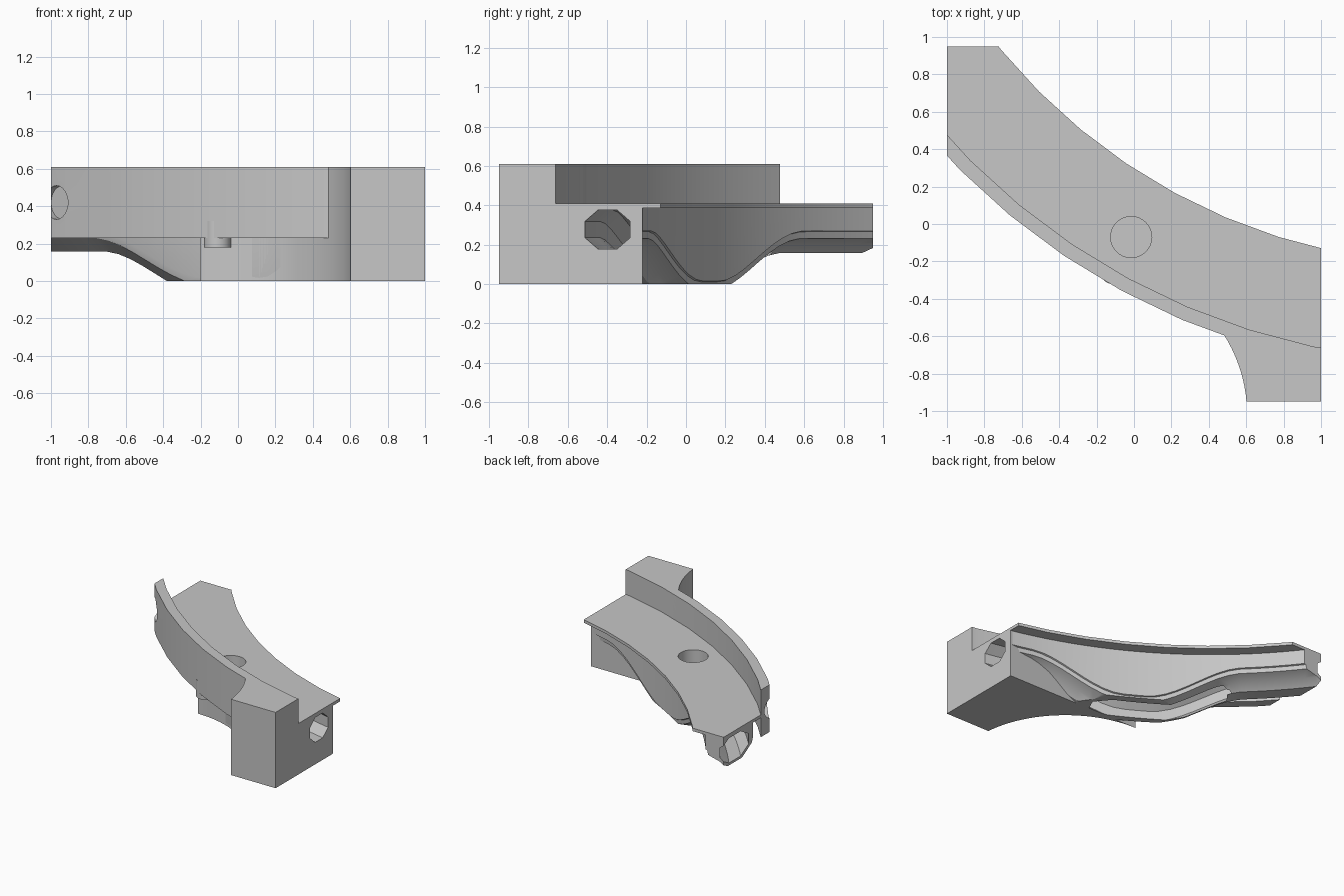
import bpy, bmesh, math
from mathutils import Matrix, Vector

if "Cube" in bpy.data.objects:
    bpy.data.objects.remove(bpy.data.objects["Cube"])

COLOUR = (0.57, 0.57, 0.57, 1)
grey = bpy.data.materials.new("plain grey")
grey.use_nodes = True
grey.diffuse_color = COLOUR
grey.node_tree.nodes["Principled BSDF"].inputs["Base Color"].default_value = COLOUR

ARC_X, ARC_Y = 1.72, 2.935     # centre of all the concentric curves
MID_R, MID_ANGLE = 3.42, 240   # channel radius, and where it dips lowest


def finish(name, bm):
    bmesh.ops.recalc_face_normals(bm, faces=bm.faces)
    mesh = bpy.data.meshes.new(name)
    bm.to_mesh(mesh)
    bm.free()
    obj = bpy.data.objects.new(name, mesh)
    bpy.context.collection.objects.link(obj)
    mesh.materials.append(grey)
    return obj


def dip(angle):
    """Height lost by the channel as it passes under the deck hole."""
    t = min(max((abs(angle - MID_ANGLE) - 1.5) / 12.5, 0), 1)
    return 0.255 * (1 - t * t * (3 - 2 * t))


def sweep(name, section, start=208.5, step=5.5, count=11):
    """Sweep a section of (radius, height, follows dip) round the arc."""
    bm = bmesh.new()
    rings = []
    for i in range(count):
        deg = start + i * step
        a = math.radians(deg)
        rings.append([bm.verts.new((ARC_X + r * math.cos(a), ARC_Y + r * math.sin(a),
                                    z - follow * dip(deg))) for r, z, follow in section])
    n = len(section)
    for p, q in zip(rings, rings[1:]):
        for j in range(n):
            k = (j + 1) % n
            bm.faces.new((p[j], p[k], q[k], q[j]))
    bm.faces.new(rings[0])
    bm.faces.new(rings[-1])
    return finish(name, bm)


def box(name, low, high):
    low, high = Vector(low), Vector(high)
    bm = bmesh.new()
    bmesh.ops.create_cube(bm, size=1, matrix=Matrix.Translation((low + high) / 2)
                          @ Matrix.Diagonal((*(high - low), 1)))
    return finish(name, bm)


def cylinder(name, centre, radius, depth, sides=32, axis=(0, 0, 1)):
    bm = bmesh.new()
    turn = Vector(axis).to_track_quat("Z", "Y").to_matrix().to_4x4()
    bmesh.ops.create_cone(bm, cap_ends=True, segments=sides, radius1=radius, radius2=radius,
                          depth=depth, matrix=Matrix.Translation(centre) @ turn)
    return finish(name, bm)


def rect(r0, r1, z0, z1):
    return [(r0, z0, 0), (r1, z0, 0), (r1, z1, 0), (r0, z1, 0)]


def cut(obj, tool, operation="DIFFERENCE"):
    mod = obj.modifiers.new("cut", "BOOLEAN")
    mod.operation, mod.object, mod.solver = operation, tool, "EXACT"
    bpy.context.view_layer.update()
    result = bpy.data.meshes.new_from_object(obj.evaluated_get(bpy.context.evaluated_depsgraph_get()))
    obj.modifiers.clear()
    obj.data = result


# Cutters
bounds = box("bounds_cutter", (-1, -0.95, 0), (1, 0.95, 0.61))
octagon = []
for i in range(8):
    a = math.radians(22.5 + 45 * i)
    octagon.append((MID_R + 0.122 * math.cos(a), 0.277 + 0.108 * math.sin(a), 1))
channel = sweep("channel_cutter", octagon, 207, 1.375, 43)
channel.location = (-0.06, 0.022, 0)
deck_hole = cylinder("deck_hole_cutter", (-0.015, -0.07, 0.34), 0.11, 0.3)
scoop = cylinder("scoop_cutter", (-0.195, -1.02, 0.3), 0.8, 1.2, 96)
inner_arc = sweep("inner_arc_cutter", rect(2.5, 3.67, 0.41, 0.8))
side_hole = cylinder("side_hole_cutter", (-0.97, 0.335, 0.42), 0.09, 0.09, 24, (0.72, 0.69, 0))
cutters = [bounds, channel, deck_hole, scoop, inner_arc, side_hole]

# Deck plate with its round hole
deck = sweep("deck", rect(3.15, 3.68, 0.386, 0.41))
cut(deck, deck_hole)

# Upright rim along the outer curve
rim = sweep("rim_wall", rect(3.67, 3.745, 0.23, 0.62))
cut(rim, side_hole)

# Stepped and chamfered body that carries the dipping channel
section = [(3.24, 0.39, 0), (3.24, 0.27, 1), (3.252, 0.266, 1), (3.256, 0.232, 1),
           (3.34, 0.205, 1), (3.4, 0.158, 1), (3.51, 0.158, 1), (3.59, 0.23, 1),
           (3.6, 0.27, 1), (3.6, 0.39, 0)]
body = sweep("channel_body", section, 208.5, 1.375, 41)
for tool in (channel, deck_hole, scoop):
    cut(body, tool)

# Mounting block: low tapering foot and tall end
foot = box("block_foot", (-0.2, -0.95, 0), (1, -0.22, 0.39))
cut(foot, scoop)
cut(foot, channel)
tall = box("block_top", (0.4, -0.95, 0.385), (1, -0.5, 0.61))
cut(tall, scoop)
cut(tall, inner_arc)

# Small peg beneath the rim
peg = cylinder("peg", (-0.11, -0.25, 0.25), 0.072, 0.14)

for part in (deck, rim, body):
    cut(part, bounds, "INTERSECT")

bpy.ops.object.select_all(action="DESELECT")
for part in (deck, rim, body, foot, tall, peg):
    part.select_set(True)
    bpy.context.view_layer.objects.active = part
bpy.ops.object.shade_smooth_by_angle(angle=math.radians(25))

for tool in cutters:
    bpy.data.objects.remove(tool)
